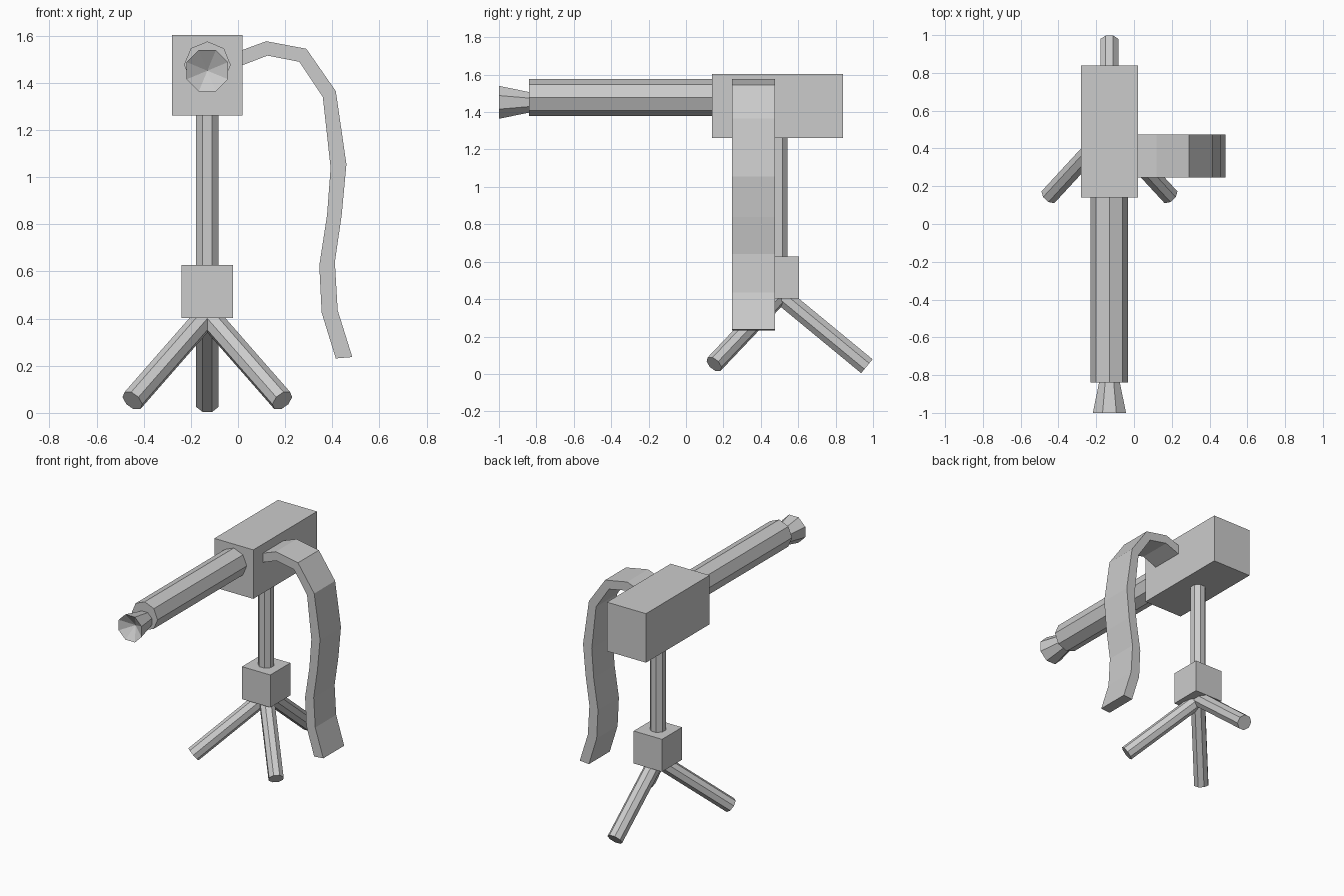
import bpy, bmesh
from math import pi, cos
from mathutils import Vector, Matrix

if "Cube" in bpy.data.objects:
    bpy.data.objects.remove(bpy.data.objects["Cube"])

CX = -0.13            # shared centre line of gun and tripod
FLAT = pi / 8         # turn that puts an octagon flat side on


def finish(name, bm):
    bmesh.ops.recalc_face_normals(bm, faces=bm.faces)
    mesh = bpy.data.meshes.new(name)
    bm.to_mesh(mesh)
    bm.free()
    obj = bpy.data.objects.new(name, mesh)
    bpy.context.collection.objects.link(obj)
    return obj


def box(name, lo, hi):
    lo, hi = Vector(lo), Vector(hi)
    bm = bmesh.new()
    bmesh.ops.create_cube(bm, size=1, matrix=Matrix.Translation((lo + hi) / 2)
                          @ Matrix.Diagonal((*(hi - lo), 1)))
    return finish(name, bm)


def rod(name, a, b, r1, r2=None, turn=FLAT, recess=0):
    """Eight-sided rod from a to b; recess sinks the end at b as a cone."""
    a, b = Vector(a), Vector(b)
    d = b - a
    rot = d.to_track_quat('Z', 'Y').to_matrix().to_4x4()
    bm = bmesh.new()
    bmesh.ops.create_cone(bm, cap_ends=True, segments=8, radius1=r1,
                          radius2=r1 if r2 is None else r2, depth=d.length,
                          matrix=Matrix.Translation((a + b) / 2) @ rot
                          @ Matrix.Rotation(turn, 4, 'Z'))
    if recess:
        cap = min(bm.faces, key=lambda f: (f.calc_center_median() - b).length)
        center = bmesh.ops.poke(bm, faces=[cap])['verts'][0]
        center.co -= d.normalized() * recess
    return finish(name, bm)


# Gun body, barrel and flared muzzle
box("receiver", (-0.28, 0.14, 1.262), (0.02, 0.84, 1.603))
rod("barrel", (CX, 0.16, 1.477), (CX, -0.84, 1.477), 0.099, turn=0)
rod("muzzle", (CX, -0.83, 1.452), (CX, -1.0, 1.452),
    0.053 / cos(FLAT), 0.088 / cos(FLAT), recess=0.06)

# Tripod: post, hub and three splayed legs
rod("post", (CX, 0.495, 0.6), (CX, 0.495, 1.28), 0.052)
box("tripod_hub", (-0.239, 0.385, 0.402), (-0.021, 0.605, 0.628))
rod("rear_leg", (CX, 0.495, 0.43), (CX, 0.967, 0.041), 0.052)
for side, sx in (("left", -1), ("right", 1)):
    rod("front_leg_" + side, (CX, 0.495, 0.415),
        (CX + sx * 0.318, 0.15, 0.052), 0.05)

# Ammunition belt: outline in the front plane, extruded along y
outer = [(0.0, 1.533), (0.12, 1.577), (0.29, 1.545), (0.415, 1.365), (0.46, 1.055),
         (0.44, 0.84), (0.411, 0.64), (0.423, 0.435), (0.485, 0.237)]
inner = [(0.0, 1.468), (0.125, 1.516), (0.26, 1.49), (0.36, 1.34), (0.393, 1.04),
         (0.378, 0.84), (0.345, 0.625), (0.355, 0.425), (0.415, 0.231)]
bm = bmesh.new()
rings = [[bm.verts.new((p[0], y, p[1])) for p, y in
          ((o, 0.245), (o, 0.475), (i, 0.475), (i, 0.245))]
         for o, i in zip(outer, inner)]
for r, s in zip(rings, rings[1:]):
    for k in range(4):
        bm.faces.new((r[k], r[(k + 1) % 4], s[(k + 1) % 4], s[k]))
bm.faces.new(rings[0])
bm.faces.new(rings[-1])
finish("ammo_belt", bm)
